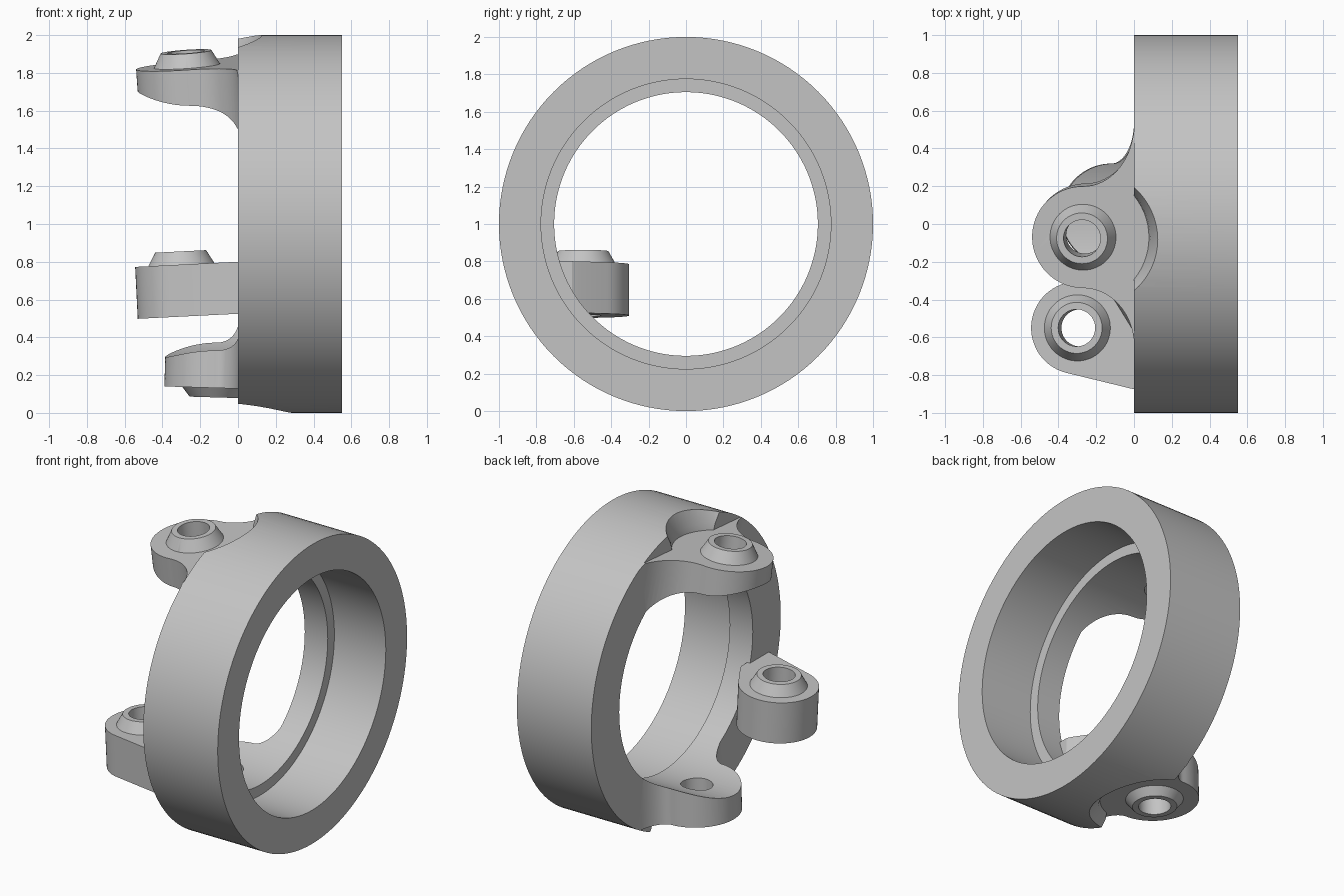
import bpy, bmesh, math
from mathutils import Matrix, Vector

if "Cube" in bpy.data.objects:
    bpy.data.objects.remove(bpy.data.objects["Cube"])

metal = bpy.data.materials.new("light_grey_metal")
GREY = (0.55, 0.55, 0.55, 1)
metal.diffuse_color = GREY
metal.use_nodes = True
metal.node_tree.nodes["Principled BSDF"].inputs["Base Color"].default_value = GREY

BORE, AXIS_Z = 0.705, 1.0
# Local x, y, z become world y, z, x for shapes turned about the ring axis
RING_FRAME = Matrix.Translation((0, 0, AXIS_Z)) @ Matrix(
    ((0, 0, 1, 0), (1, 0, 0, 0), (0, 1, 0, 0), (0, 0, 0, 1)))


def finish(name, bm, frame):
    bm.transform(frame)
    bmesh.ops.recalc_face_normals(bm, faces=bm.faces)
    mesh = bpy.data.meshes.new(name)
    bm.to_mesh(mesh)
    bm.free()
    mesh.materials.append(metal)
    ob = bpy.data.objects.new(name, mesh)
    bpy.context.collection.objects.link(ob)
    return ob


def lathe(name, profile, frame, steps=64, closed=False):
    """Turn (radius, height) points about local z; open profiles get end caps."""
    bm = bmesh.new()
    rings = [[bm.verts.new((r * math.cos(a), r * math.sin(a), z))
              for a in (2 * math.pi * i / steps for i in range(steps))]
             for r, z in profile]
    pairs = list(zip(rings, rings[1:]))
    if closed:
        pairs.append((rings[-1], rings[0]))
    else:
        bm.faces.new(rings[0])
        bm.faces.new(rings[-1])
    for lo, hi in pairs:
        for i in range(steps):
            j = (i + 1) % steps
            bm.faces.new((lo[i], lo[j], hi[j], hi[i]))
    return finish(name, bm, frame)


def prism(name, outline, z0, z1, frame):
    bm = bmesh.new()
    base = bm.faces.new([bm.verts.new((x, y, z0)) for x, y in outline])
    top = bmesh.ops.extrude_face_region(bm, geom=[base])["geom"]
    verts = [v for v in top if isinstance(v, bmesh.types.BMVert)]
    bmesh.ops.translate(bm, verts=verts, vec=(0, 0, z1 - z0))
    return finish(name, bm, frame)


def boolean(ob, tool, operation):
    mod = ob.modifiers.new("cut", "BOOLEAN")
    mod.operation, mod.object, mod.solver = operation, tool, "EXACT"
    bpy.context.view_layer.update()
    result = bpy.data.meshes.new_from_object(
        ob.evaluated_get(bpy.context.evaluated_depsgraph_get()))
    ob.modifiers.clear()
    ob.data = result
    bpy.data.objects.remove(tool)


def lug_frame(centre, normal):
    """Frame at a hole centre, with local z along the outward normal."""
    z = Vector(normal).normalized()
    x = Vector((1, 0, 0))
    x = (x - z * x.dot(z)).normalized()
    rot = Matrix((x, z.cross(x), z)).transposed().to_4x4()
    return Matrix.Translation(centre) @ rot


def arc(radius, start, end, steps=40):
    return [(radius * math.cos(a), radius * math.sin(a))
            for a in (math.radians(start + (end - start) * i / steps)
                      for i in range(steps + 1))]


def flared_outline(reach, radius, flare_up, flare_down):
    """Half-round tip whose sides sweep outward to meet the ring face."""
    def flare(side, width):
        return [(reach * math.sin(t), side * (radius + width * (1 - math.cos(t))))
                for t in (math.pi / 2 * i / 16 for i in range(1, 17))]
    up, down = flare(1, flare_up), flare(-1, flare_down)
    root = reach + 0.03
    return (arc(radius, 270, 90) + up + [(root, up[-1][1]), (root, down[-1][1])]
            + down[::-1])


def add_boss_and_hole(ob, frame, height):
    boss = lathe("boss", [(0.175, -0.04), (0.175, 0), (0.135, height)], frame)
    boolean(ob, boss, "UNION")
    hole = lathe("hole", [(0.098, -0.9), (0.098, 0.3)], frame)
    boolean(ob, hole, "DIFFERENCE")


# Ring with a stepped bore
ring = lathe("ring", [(1, 0), (1, 0.55), (0.775, 0.55), (0.775, 0.17),
                      (BORE, 0.17), (BORE, 0)], RING_FRAME, 128, True)

# Top and bottom lugs continue the bore surface and sit in notches in the ring
top_frame = lug_frame((-0.27, -0.07, 1.837), (-0.07, -0.08, 1))
bottom_frame = lug_frame((-0.12, 0.05, 0.132), (-0.03, 0, -1))
parts = [
    ("top_lug", top_frame, flared_outline(0.27, 0.27, 0.33, 0.30), 0.075, 0.35, 0.41),
    ("bottom_lug", bottom_frame, flared_outline(0.12, 0.27, 0.22, 0.22), 0.05, 0.33, 0.43),
]
lugs = []
for name, frame, outline, height, floor, rim in parts:
    lug = prism(name, outline, -0.5, 0, frame)
    sleeve = lathe("sleeve", [(1, -1), (1, 0.01), (BORE, 0.01), (BORE, -1)],
                   RING_FRAME, 128, True)
    boolean(lug, sleeve, "INTERSECT")
    add_boss_and_hole(lug, frame, height)
    notch = lathe("notch", [(floor, 0), (floor + 0.01, 0.04), (rim, 0.14),
                            (rim + 0.02, 0.4)], frame)
    boolean(ring, notch, "DIFFERENCE")
    lugs.append(lug)

# Side lug, a thick rounded block on the ring face
side_frame = lug_frame((-0.30, -0.55, 0.785), (-0.05, 0, 1))
side_outline = arc(0.245, 32, 256) + [(0.30, -0.325), (0.32, -0.325),
                                      (0.32, -0.06), (0.30, -0.02)]
side_lug = prism("side_lug", side_outline, -0.275, 0, side_frame)
add_boss_and_hole(side_lug, side_frame, 0.07)
lugs.append(side_lug)

for ob in [ring] + lugs:
    bpy.ops.object.select_all(action="DESELECT")
    ob.select_set(True)
    bpy.context.view_layer.objects.active = ob
    bpy.ops.object.shade_smooth_by_angle(angle=math.radians(25))
